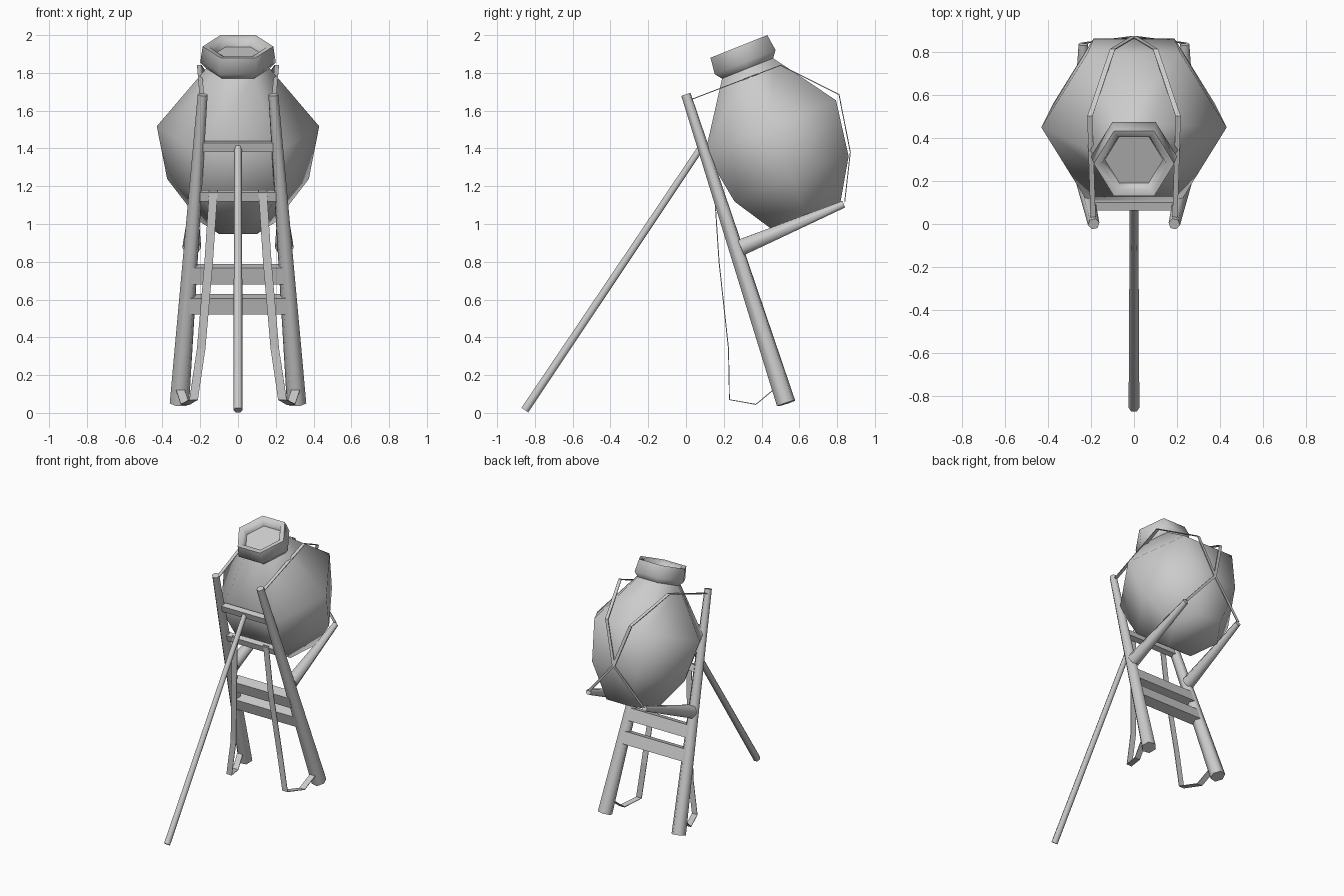
import bpy, bmesh, math
from mathutils import Vector, Matrix

cube = bpy.data.objects.get("Cube")
if cube:
    bpy.data.objects.remove(cube)

grey = bpy.data.materials.new("plain_grey")
grey.use_nodes = True
grey.diffuse_color = (0.6, 0.6, 0.6, 1)
grey.node_tree.nodes["Principled BSDF"].inputs["Base Color"].default_value = (0.6, 0.6, 0.6, 1)


def finish(name, bm, smooth=None):
    bmesh.ops.recalc_face_normals(bm, faces=bm.faces)
    mesh = bpy.data.meshes.new(name)
    bm.to_mesh(mesh)
    bm.free()
    mesh.materials.append(grey)
    ob = bpy.data.objects.new(name, mesh)
    bpy.context.collection.objects.link(ob)
    if smooth:
        bpy.ops.object.select_all(action='DESELECT')
        ob.select_set(True)
        bpy.context.view_layer.objects.active = ob
        bpy.ops.object.shade_smooth_by_angle(angle=math.radians(smooth))
    return ob


def pole(name, a, b, r1, r2, sides=6):
    """Tapered pole from a to b."""
    a, b = Vector(a), Vector(b)
    d = b - a
    bm = bmesh.new()
    rot = d.to_track_quat('Z', 'X').to_matrix().to_4x4()
    bmesh.ops.create_cone(bm, cap_ends=True, segments=sides, radius1=r1, radius2=r2,
                          depth=d.length, matrix=Matrix.Translation((a + b) / 2) @ rot)
    return finish(name, bm, 65)


def ribbon(name, points, width):
    """Thin band along a path, flat across x."""
    bm = bmesh.new()
    rows = [[bm.verts.new((x + s * width / 2, y, z)) for s in (-1, 1)] for x, y, z in points]
    for p, q in zip(rows, rows[1:]):
        bm.faces.new((p[0], p[1], q[1], q[0]))
    ob = finish(name, bm)
    mod = ob.modifiers.new("thickness", 'SOLIDIFY')
    mod.thickness = 0.005
    mod.offset = 0


# Pot: six-sided lathe about a leaning axis, (radius, distance below the rim)
profile = [(0.2, 1.0), (0.375, 0.755), (0.43, 0.455), (0.168, 0.125),
           (0.2, 0.09), (0.187, 0.0), (0.15, 0.005), (0.135, 0.05)]
lean = math.atan2(0.37, 0.93)
place = Matrix.Translation((0, 0.28, 1.94)) @ Matrix.Rotation(lean, 4, 'X')
bm = bmesh.new()
rings = []
for r, h in profile:
    rings.append([bm.verts.new(place @ Vector((r * math.cos(i * math.pi / 3),
                                               r * math.sin(i * math.pi / 3), -h)))
                  for i in range(6)])
for low, high in zip(rings, rings[1:]):
    for i in range(6):
        j = (i + 1) % 6
        bm.faces.new((low[i], low[j], high[j], high[i]))
bm.faces.new(rings[0])
bm.faces.new(rings[-1])
finish("pot", bm, 70)

# Frame posts, arms, carrying straps and pot ropes, mirrored
for side, s in (("left", 1), ("right", -1)):
    pole(side + "_post", (s * 0.31, 0.53, 0.05), (s * 0.187, 0.0, 1.685), 0.053, 0.027)
    pole(side + "_arm", (s * 0.245, 0.29, 0.875), (s * 0.235, 0.835, 1.105), 0.05, 0.022)
    strap = [(0.13, 0.15, 1.18), (0.155, 0.175, 0.8), (0.195, 0.225, 0.34), (0.235, 0.23, 0.07),
             (0.28, 0.37, 0.045), (0.305, 0.46, 0.12)]
    ribbon(side + "_carrying_strap", [(s * x, y, z) for x, y, z in strap], 0.045)
    rope = [(0.19, 0.03, 1.66), (0.205, 0.5, 1.84), (0.1, 0.81, 1.685),
            (0, 0.87, 1.38), (-0.23, 0.84, 1.115)]
    ribbon(side + "_pot_rope", [(s * x, y, z) for x, y, z in rope], 0.024)


# Crossbars follow the slope of the posts: (name, height, length, depth, bar height)
tilt = math.atan2(0.53, 1.635)
for name, z, length, depth, tall in (("top_crossbar", 1.41, 0.4, 0.04, 0.05),
                                     ("strap_crossbar", 1.15, 0.43, 0.04, 0.05),
                                     ("upper_plank", 0.735, 0.5, 0.075, 0.09),
                                     ("lower_plank", 0.575, 0.52, 0.075, 0.09)):
    y = (1.685 - z) * math.tan(tilt)
    bm = bmesh.new()
    bmesh.ops.create_cube(bm, size=1, matrix=Matrix.Translation((0, y, z))
                          @ Matrix.Rotation(tilt, 4, 'X')
                          @ Matrix.Diagonal((length, depth, tall, 1)))
    finish(name, bm)

# Support stick
pole("support_stick", (0, -0.853, 0.015), (0, 0.08, 1.405), 0.025, 0.02)
